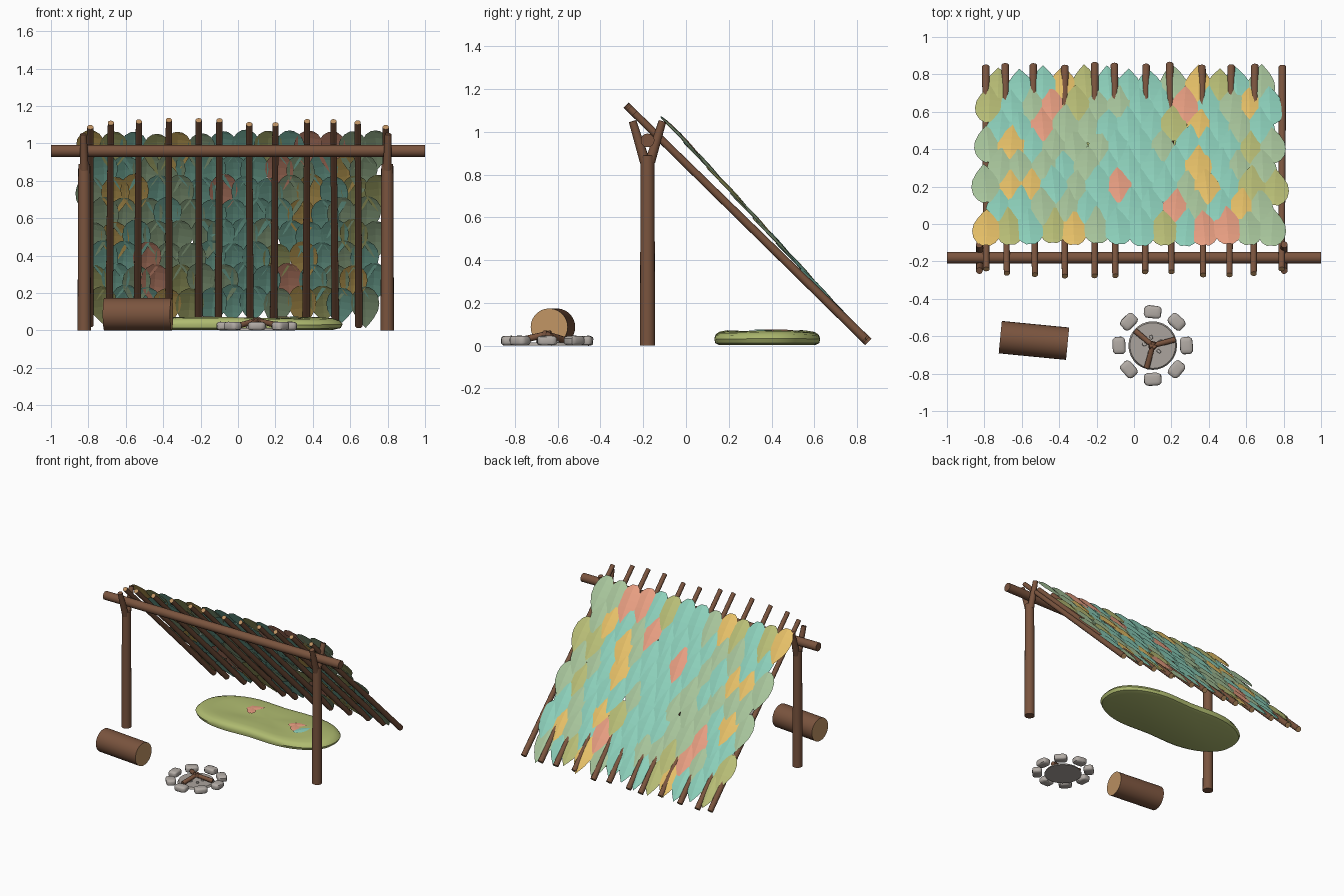
import bpy, bmesh, math, random
from mathutils import Vector, Matrix

random.seed(7)
if "Cube" in bpy.data.objects:
    bpy.data.objects.remove(bpy.data.objects["Cube"])


def material(name, code):
    """Flat colour from a hex code, stored as linear values."""
    def lin(c):
        return c / 12.92 if c < 0.04 else ((c + 0.055) / 1.055) ** 2.4
    rgba = [lin(int(code[i:i + 2], 16) / 255) for i in (0, 2, 4)] + [1]
    m = bpy.data.materials.new(name)
    m.use_nodes = True
    m.diffuse_color = rgba
    m.node_tree.nodes["Principled BSDF"].inputs["Base Color"].default_value = rgba
    return m


BARK = material("bark", "7A543E")
CUT = material("cut_wood", "C09464")
MOSS = material("moss", "AFBB70")
STONE = material("stone", "B2ABA5")
ASH = material("ash", "ABA49D")
LEAVES = [material("leaf_teal", "8CCFBA"), material("leaf_sage", "A7C49B"),
          material("leaf_olive", "B8BD76"), material("leaf_yellow", "E6C068"),
          material("leaf_coral", "EAA083")]


def finish(name, bm, mats, smooth=True):
    mesh = bpy.data.meshes.new(name)
    bm.to_mesh(mesh)
    bm.free()
    ob = bpy.data.objects.new(name, mesh)
    bpy.context.collection.objects.link(ob)
    for m in mats:
        mesh.materials.append(m)
    if smooth:
        bpy.ops.object.select_all(action='DESELECT')
        ob.select_set(True)
        bpy.context.view_layer.objects.active = ob
        bpy.ops.object.shade_smooth_by_angle(angle=math.radians(40))


def pole(name, a, b, r0, r1, sides=14, cut_ends=True):
    """Round wood between two points, with paler cut ends if wanted."""
    a, b = Vector(a), Vector(b)
    axis = b - a
    mat = Matrix.Translation((a + b) / 2) @ axis.to_track_quat('Z', 'Y').to_matrix().to_4x4()
    bm = bmesh.new()
    bmesh.ops.create_cone(bm, cap_ends=True, segments=sides, radius1=r0,
                          radius2=r1, depth=axis.length, matrix=mat)
    for f in bm.faces:
        f.material_index = int(cut_ends and len(f.verts) > 4)
    finish(name, bm, [BARK, CUT])


# Frame: ridge pole on two forked posts
RIDGE_Y = -0.18
pole("ridge_pole", (-1, RIDGE_Y, 0.96), (1, RIDGE_Y, 0.96), 0.032, 0.032, 18, False)
for side, label in ((1, "left"), (-1, "right")):
    x = side * 0.81 - 0.012
    pole(label + "_post", (x, RIDGE_Y, 0), (x, RIDGE_Y, 0.89), 0.036, 0.032, 16, False)
    for d, end in ((-1, "front"), (1, "back")):
        pole(f"{label}_{end}_fork", (x, RIDGE_Y + d * 0.012, 0.86),
             (x + side * 0.005, RIDGE_Y + d * 0.07, 1.05), 0.024, 0.018, 12, False)

# Sloping rafters
RAFTERS = [-0.79, -0.68, -0.53, -0.37, -0.21, -0.1, 0.06, 0.2, 0.37, 0.51, 0.64, 0.79]
slope = Vector((0, 1.13, -1.1)).normalized()
for i, x in enumerate(RAFTERS):
    outer = i in (0, len(RAFTERS) - 1)
    top = Vector((x, -0.27, 1.115)) + slope * (0.04 if outer else random.uniform(-0.015, 0.02))
    foot = Vector((x + random.uniform(-0.01, 0.015), 0.85, 0.02)) + slope * random.uniform(-0.02, 0.008)
    pole(f"rafter_{i + 1}", top, foot, 0.017, 0.021, 10)

# Leaf outline: distance along the leaf, share of the half width
OUTLINE = [(0, 0.3), (0.08, 0.65), (0.22, 0.92), (0.4, 1), (0.58, 0.9),
           (0.76, 0.6), (0.9, 0.27), (1, 0)]


def add_leaf(bm, mat, length, half, lift, fold, colour):
    """Leaf pointing along local +y, folded along its midrib."""
    rows = []
    for t, w in OUTLINE:
        z = lift * t
        rows.append([bm.verts.new(mat @ Vector((k * half * w, t * length, z + (0 if k else fold * w))))
                     for k in ((-1, 0, 1) if w else (0,))])
    for p, q in zip(rows, rows[1:]):
        for k in (0, 1):
            vs = [p[k], p[k + 1]] + ([q[k + 1], q[k]] if len(q) > 1 else [q[0]])
            bm.faces.new(vs).material_index = colour


# Leaf roof: staggered rows from ridge to eave, one letter per leaf colour
ROOF = ["YOTOYSTTOTCCSS",
        "TTSSTTTTCSTYS",
        "SYYTSTCTTSYTOO",
        "SSSTSTTTTYTSS",
        "SYTSSSTTSTTTOS",
        "TTCSSTTTOYTST",
        "OTSCOSSTTCTSYT",
        "OTTYOTTTSYOTS"]
eave = Vector((0, 0.95, -1.04)).normalized()
normal = Vector((1, 0, 0)).cross(eave)
frame = Matrix((Vector((1, 0, 0)), eave, normal)).transposed().to_4x4()
bm = bmesh.new()
for row, letters in enumerate(ROOF):
    for i, letter in enumerate(letters):
        x = -0.78 + 0.117 * (i + row % 2 / 2) + random.uniform(-0.012, 0.012)
        start = Vector((x, -0.11, 1.06)) + eave * (row * 0.16 + random.uniform(-0.015, 0.015))
        start += normal * random.uniform(-0.003, 0.003)
        mat = Matrix.Translation(start) @ frame @ Matrix.Rotation(random.uniform(-0.08, 0.08), 4, 'Z')
        add_leaf(bm, mat, 0.29 * random.uniform(0.93, 1.05), 0.076, 0.009, 0.013,
                 "TSOYC".index(letter))
finish("leaf_roof", bm, LEAVES, False)

# Moss bed: soft waisted cushion lofted from rings
bm = bmesh.new()
N = 48
rings = []
for scale, z in ((0.9, 0.002), (0.98, 0.012), (1, 0.032), (0.97, 0.051),
                 (0.9, 0.062), (0.75, 0.068), (0.4, 0.064)):
    ring = []
    for k in range(N):
        a = math.tau * k / N
        c, s = math.cos(a), math.sin(a)
        x = 0.57 * math.copysign(abs(c) ** 0.85, c)
        waist = 1 - 0.12 * math.exp(-(x / 0.22) ** 2)
        y = 0.272 * math.copysign(abs(s) ** 0.85, s) * waist
        wave = 1 + 0.06 * math.sin(3 * a + 1)
        ring.append(bm.verts.new((x * scale - 0.01, 0.38 + y * scale, z * wave)))
    rings.append(ring)
for p, q in zip(rings, rings[1:]):
    for k in range(N):
        j = (k + 1) % N
        bm.faces.new((p[k], p[j], q[j], q[k]))
bm.faces.new(rings[0][::-1])
centre = bm.verts.new((-0.01, 0.38, 0.062))
for k in range(N):
    bm.faces.new((rings[-1][k], rings[-1][(k + 1) % N], centre))
finish("moss_bed", bm, [MOSS])

# Fallen leaves on the bed
bm = bmesh.new()
for x, y, turn, colour in ((-0.22, 0.42, -0.9, 4), (-0.15, 0.37, 0.5, 4), (0.17, 0.37, -1.1, 4),
                           (0.26, 0.31, 0.5, 4), (0.27, 0.29, -0.5, 0)):
    mat = Matrix.Translation((x, y, 0.07)) @ Matrix.Rotation(turn, 4, 'Z')
    add_leaf(bm, mat, 0.13, 0.032, 0.002, 0.004, colour)
finish("fallen_leaves", bm, LEAVES, False)

# Log seat
pole("log_seat", (-0.715, -0.605, 0.087), (-0.355, -0.64, 0.087), 0.087, 0.087, 28)

# Fire pit: ash bed, stone ring, pebbles and sticks
FIRE = Vector((0.1, -0.65, 0))
bm = bmesh.new()
bmesh.ops.create_cone(bm, cap_ends=True, segments=28, radius1=0.13, radius2=0.122,
                      depth=0.014, matrix=Matrix.Translation(FIRE + Vector((0, 0, 0.007))))
finish("ash_bed", bm, [ASH])


def rock(name, pos, size, turn):
    bm = bmesh.new()
    bmesh.ops.create_cube(bm, size=1)
    bmesh.ops.bevel(bm, geom=bm.edges[:], offset=0.28, segments=3, profile=0.5, affect='EDGES')
    for v in bm.verts:
        v.co *= random.uniform(0.97, 1.03)
    mat = Matrix.Translation(pos) @ Matrix.Rotation(turn, 4, 'Z') @ Matrix.Diagonal((*size, 1))
    bm.transform(mat)
    finish(name, bm, [STONE])


for i in range(8):
    a = math.tau * i / 8
    out = Vector((math.cos(a), math.sin(a), 0))
    rock(f"fire_stone_{i + 1}", FIRE + out * 0.18 + Vector((0, 0, 0.023)),
         (0.068, 0.092, 0.046), a + random.uniform(-0.1, 0.1))
for i in range(5):
    a = math.tau * i / 5 + 0.5
    rock(f"pebble_{i + 1}", FIRE + Vector((0.045 * math.cos(a), 0.045 * math.sin(a), 0.018)),
         (0.022, 0.016, 0.014), a)
for i, angle in enumerate((15, 140, 255)):
    a = math.radians(angle)
    out = Vector((math.cos(a), math.sin(a), 0))
    pole(f"fire_stick_{i + 1}", FIRE + out * 0.122 + Vector((0, 0, 0.026)),
         FIRE - out * 0.02 + Vector((0, 0, 0.058)), 0.016, 0.014, 10, False)
